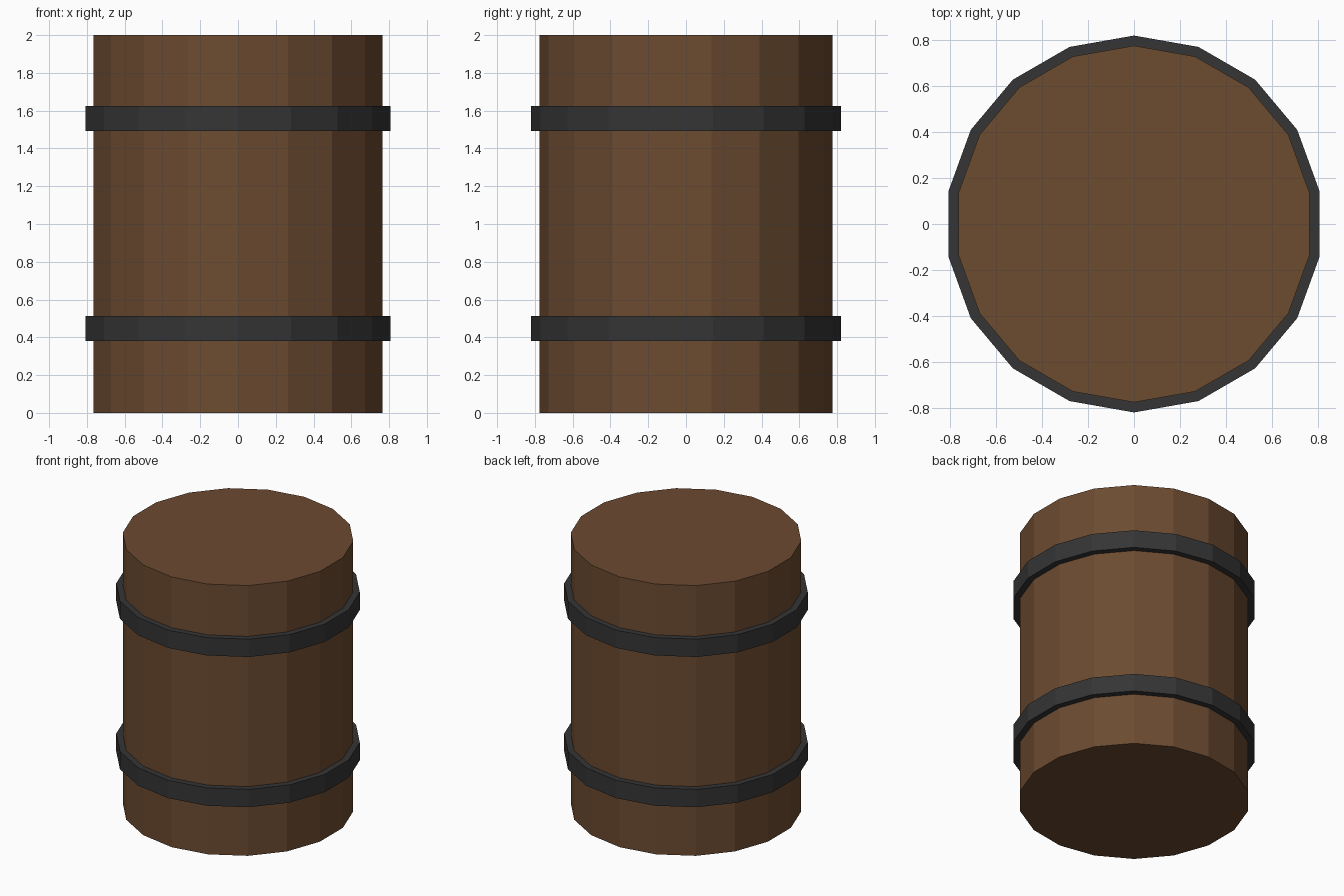
import bpy, bmesh
from math import sin, cos, tau

if "Cube" in bpy.data.objects:
    bpy.data.objects.remove(bpy.data.objects["Cube"])

SIDES = 18


def material(name, rgb):
    m = bpy.data.materials.new(name)
    m.diffuse_color = (*rgb, 1)
    m.use_nodes = True
    m.node_tree.nodes["Principled BSDF"].inputs["Base Color"].default_value = m.diffuse_color
    return m


def lathe(name, profile, mat, ring):
    """Turn (radius, z) points round z; ring=True closes the section, else the ends are capped."""
    bm = bmesh.new()
    loops = [[bm.verts.new((r * sin(tau * i / SIDES), r * cos(tau * i / SIDES), z))
              for i in range(SIDES)] for r, z in profile]
    pairs = list(zip(loops, loops[1:]))
    if ring:
        pairs.append((loops[-1], loops[0]))
    else:
        bm.faces.new(loops[0])
        bm.faces.new(loops[-1])
    for a, b in pairs:
        for i in range(SIDES):
            j = (i + 1) % SIDES
            bm.faces.new((a[i], a[j], b[j], b[i]))
    bmesh.ops.recalc_face_normals(bm, faces=bm.faces)
    mesh = bpy.data.meshes.new(name)
    bm.to_mesh(mesh)
    bm.free()
    mesh.materials.append(mat)
    obj = bpy.data.objects.new(name, mesh)
    bpy.context.collection.objects.link(obj)
    return obj


wood = material("wood", (0.15, 0.07, 0.03))
iron = material("iron", (0.035, 0.035, 0.035))

# Straight wooden body
lathe("barrel_body", [(0.776, 0), (0.776, 2)], wood, False)

# Two iron hoops, seated slightly into the wood
for name, z0, z1 in (("lower_hoop", 0.38, 0.512), ("upper_hoop", 1.492, 1.624)):
    lathe(name, [(0.77, z0), (0.82, z0), (0.82, z1), (0.77, z1)], iron, True)
